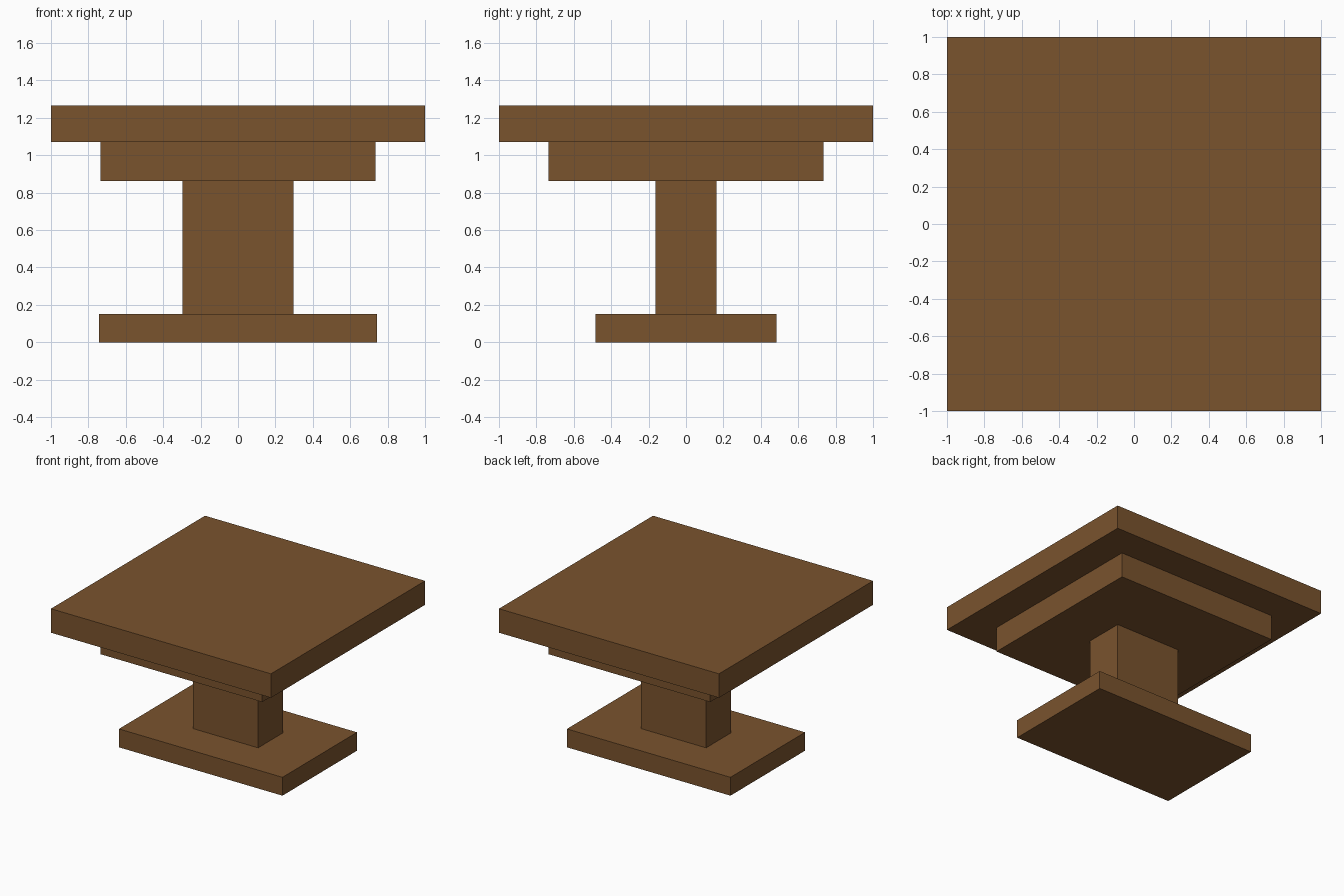
import bpy

if "Cube" in bpy.data.objects:
    bpy.data.objects.remove(bpy.data.objects["Cube"])

# Single brown wood colour
wood = bpy.data.materials.new("brown wood")
wood.diffuse_color = (0.195, 0.087, 0.027, 1.0)
wood.use_nodes = True
wood.node_tree.nodes["Principled BSDF"].inputs["Base Color"].default_value = wood.diffuse_color


def box(name, half_x, half_y, z0, z1):
    bpy.ops.mesh.primitive_cube_add(size=2, location=(0, 0, (z0 + z1) / 2))
    ob = bpy.context.object
    ob.name = name
    ob.scale = (half_x, half_y, (z1 - z0) / 2)
    bpy.ops.object.transform_apply(location=False, rotation=False, scale=True)
    ob.data.materials.append(wood)
    return ob


# Foot, pedestal, support under the top, and the top itself
box("base_plate", 0.743, 0.484, 0.0, 0.151)
box("pedestal", 0.297, 0.163, 0.151, 0.863)
box("top_support", 0.735, 0.735, 0.863, 1.07)
box("table_top", 1.0, 1.0, 1.07, 1.267)
